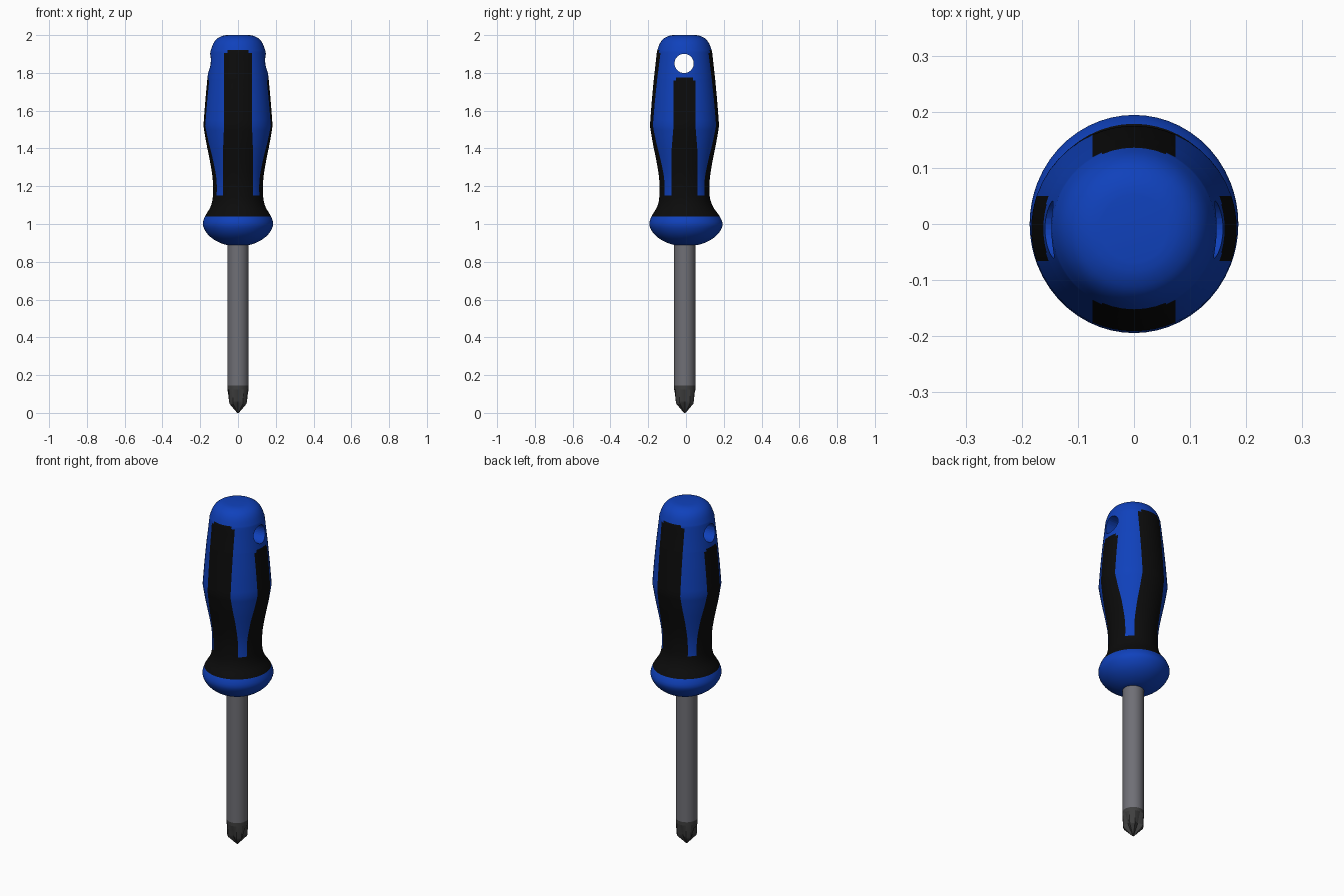
import bpy, bmesh, math

if "Cube" in bpy.data.objects:
    bpy.data.objects.remove(bpy.data.objects["Cube"])


def material(name, rgb):
    m = bpy.data.materials.new(name)
    m.diffuse_color = (*rgb, 1.0)
    m.use_nodes = True
    m.node_tree.nodes["Principled BSDF"].inputs["Base Color"].default_value = m.diffuse_color
    return m


BLUE = material("blue plastic", (0.005, 0.053, 0.5))
BLACK = material("black rubber", (0.0035, 0.0035, 0.0035))
STEEL = material("grey steel", (0.16, 0.16, 0.18))
DARK = material("dark tip steel", (0.05, 0.05, 0.05))
CY = -0.008  # the shaft and upper handle sit slightly forward


def loft(name, rings, mats, rule=None, angle=35):
    """Skin a stack of equal-sized point rings; rule(ring, seg, z) gives the material index."""
    bm = bmesh.new()
    vs = [[bm.verts.new(p) for p in ring] for ring in rings]
    n = len(vs[0])
    for i in range(len(vs) - 1):
        for j in range(n):
            k = (j + 1) % n
            f = bm.faces.new((vs[i][j], vs[i][k], vs[i + 1][k], vs[i + 1][j]))
            if rule:
                f.material_index = rule(j, (rings[i][0][2] + rings[i + 1][0][2]) / 2)
    bm.faces.new(vs[0][::-1])
    bm.faces.new(vs[-1])
    bmesh.ops.recalc_face_normals(bm, faces=bm.faces[:])
    me = bpy.data.meshes.new(name)
    bm.to_mesh(me)
    bm.free()
    for m in mats:
        me.materials.append(m)
    ob = bpy.data.objects.new(name, me)
    bpy.context.collection.objects.link(ob)
    bpy.ops.object.select_all(action='DESELECT')
    bpy.context.view_layer.objects.active = ob
    ob.select_set(True)
    bpy.ops.object.shade_smooth_by_angle(angle=math.radians(angle))
    return ob


def spline(pts, steps):
    """Catmull-Rom curve through the profile points."""
    out = []
    for i in range(len(pts) - 1):
        a, b, c, d = pts[max(i - 1, 0)], pts[i], pts[i + 1], pts[min(i + 2, len(pts) - 1)]
        for s in range(steps):
            t = s / steps
            out.append(tuple(0.5 * (2 * q + (r - p) * t + (2 * p - 5 * q + 4 * r - u) * t * t
                                    + (3 * q - p - 3 * r + u) * t ** 3)
                             for p, q, r, u in zip(a, b, c, d)))
    return out + [pts[-1]]


# Handle profile (z, radius), lower part then upper part with a soft crease between
lower = [(0.888, 0.05), (0.893, 0.075), (0.91, 0.115), (0.935, 0.15), (0.965, 0.174),
         (1.0, 0.186), (1.04, 0.175), (1.08, 0.151), (1.11, 0.139), (1.15, 0.133),
         (1.24, 0.134), (1.33, 0.148), (1.43, 0.168), (1.52, 0.183)]
upper = [(1.52, 0.183), (1.64, 0.174), (1.76, 0.163), (1.775, 0.1615), (1.85, 0.153),
         (1.905, 0.147), (1.92, 0.144), (1.955, 0.131), (1.98, 0.112), (1.995, 0.085), (2.0, 0.06)]
profile = spline(lower, 3)[:-1] + spline(upper, 3)

# Rings whose vertices follow the edges of the four grip panels
PANEL, GAP = 8, 6


def handle_ring(z, r):
    up = min(max((z - 1.0) / 0.15, 0), 1)      # 0 at collar, 1 on the grip
    rx, ry = r, r * (1 + 0.045 * (1 - up))
    wide = min(max((1.52 - z) / 0.15, 0), 1)
    half = [math.asin(min(w / r, 0.61)) for w in (0.058 + 0.012 * wide, 0.074 + 0.006 * wide)]
    pts = []
    for q in range(4):
        c, h, g = q * math.pi / 2, half[q % 2], half[(q + 1) % 2]
        angs = [c - h + 2 * h * i / PANEL for i in range(PANEL)]
        span = math.pi / 2 - h - g
        angs += [c + h + span * i / GAP for i in range(GAP)]
        pts += [(rx * math.cos(a), CY * up + ry * math.sin(a), z) for a in angs]
    return pts


def handle_colour(j, z):
    if z < 1.04:
        return 0
    if z < 1.15:
        return 1
    q, s = divmod(j, PANEL + GAP)
    top = 1.92 if q % 2 else 1.775
    if s >= PANEL or z > top:
        return 0
    return 0 if z > top - 0.015 and s in (0, PANEL - 1) else 1


handle = loft("handle", [handle_ring(z, r) for z, r in profile], [BLUE, BLACK], handle_colour, 40)

# Hanging hole through the handle, side to side
bpy.ops.mesh.primitive_cylinder_add(vertices=32, radius=0.051, depth=0.6,
                                    location=(0, CY - 0.002, 1.85), rotation=(0, math.pi / 2, 0))
cutter = bpy.context.object
cutter.name = "hole_cutter"
cutter.hide_render = True
cutter.data.materials.append(BLUE)
bpy.ops.object.shade_smooth()
mod = handle.modifiers.new("hanging hole", 'BOOLEAN')
mod.operation, mod.object, mod.solver = 'DIFFERENCE', cutter, 'EXACT'
bpy.ops.object.select_all(action='DESELECT')
bpy.context.view_layer.objects.active = handle
handle.select_set(True)
bpy.ops.object.modifier_apply(modifier=mod.name)
bpy.data.objects.remove(cutter)
bpy.ops.object.shade_smooth_by_angle(angle=math.radians(40))

# Shaft and cross-point tip: ribs on the diagonals, grooves on the axes
R = 0.0565


def tip_ring(z, rib, groove, n=24):
    pts = []
    for i in range(n):
        s = i % 6                                # 15 degree steps from each axis
        r = groove if s == 0 else (rib + groove) * 0.49 if s in (1, 5) else rib
        if rib == groove:
            r = rib
        a = 2 * math.pi * i / n
        pts.append((r * math.cos(a), CY * 0.8 + r * math.sin(a), z))
    return pts


loft("shaft", [tip_ring(z, R, R) for z in (0.145, 0.95)], [STEEL])
loft("cross_tip", [tip_ring(0.0, 0.005, 0.004), tip_ring(0.048, 0.052, 0.031),
                   tip_ring(0.06, 0.055, 0.036), tip_ring(0.125, R, R), tip_ring(0.146, R, R)],
     [DARK], angle=20)
